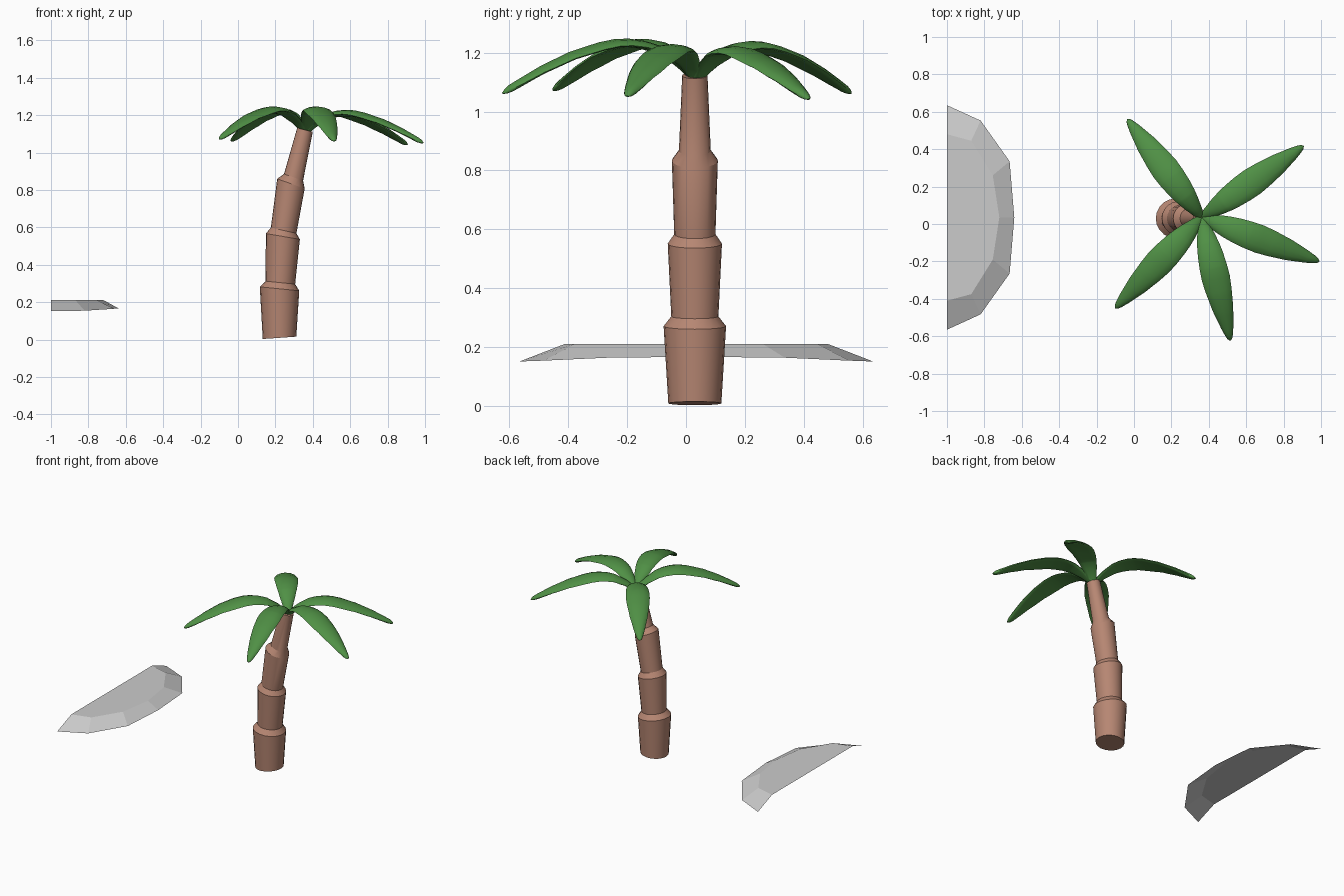
import bpy, bmesh, math
from mathutils import Vector

if "Cube" in bpy.data.objects:
    bpy.data.objects.remove(bpy.data.objects["Cube"])


def material(name, rgb):
    m = bpy.data.materials.new(name)
    m.diffuse_color = (*rgb, 1)
    m.use_nodes = True
    m.node_tree.nodes["Principled BSDF"].inputs["Base Color"].default_value = m.diffuse_color
    return m


def finish(name, bm, mat=None, angle=None):
    if mat:
        bmesh.ops.recalc_face_normals(bm, faces=bm.faces)
    me = bpy.data.meshes.new(name)
    bm.to_mesh(me)
    bm.free()
    ob = bpy.data.objects.new(name, me)
    bpy.context.collection.objects.link(ob)
    if mat:
        me.materials.append(mat)
    if angle:
        bpy.ops.object.select_all(action='DESELECT')
        ob.select_set(True)
        bpy.context.view_layer.objects.active = ob
        bpy.ops.object.shade_smooth_by_angle(angle=math.radians(angle))
    return ob


def loft(bm, rings):
    """Skin closed rings of points and cap both ends."""
    vs = [[bm.verts.new(p) for p in r] for r in rings]
    n = len(vs[0])
    for a, b in zip(vs, vs[1:]):
        for i in range(n):
            j = (i + 1) % n
            bm.faces.new((a[i], a[j], b[j], b[i]))
    bm.faces.new(vs[0][::-1])
    bm.faces.new(vs[-1])


def lerp_table(table, t):
    for (t0, a), (t1, b) in zip(table, table[1:]):
        if t <= t1:
            return a + (b - a) * (t - t0) / (t1 - t0)
    return table[-1][1]


bark = material("bark", (0.47, 0.24, 0.17))
green = material("leaf_green", (0.08, 0.28, 0.06))
YC = 0.03

# Trunk: leaning stack of flared segments (x, z, radius, lean)
trunk_rings = [
    (0.222, 0.010, 0.090, -0.07), (0.222, 0.272, 0.106, 0.10),
    (0.226, 0.305, 0.080, 0.10), (0.240, 0.552, 0.092, 0.17),
    (0.244, 0.584, 0.070, 0.22), (0.283, 0.834, 0.078, 0.34),
    (0.297, 0.868, 0.054, 0.34), (0.358, 1.122, 0.043, 0.25)]
bm = bmesh.new()
rings = []
for x, z, r, lean in trunk_rings:
    ring = []
    for i in range(20):
        a = math.tau * i / 20
        c = r * math.cos(a)
        ring.append((x + c * math.cos(lean), YC + r * math.sin(a), z - c * math.sin(lean)))
    rings.append(ring)
loft(bm, rings)
finish("trunk", bm, bark, 25)

# Fronds: arched flattened blades (tip x, tip y, tip z, crown lift)
ARCH = [(0, 0), (.05, .035), (.1, .062), (.2, .1), (.27, .112), (.35, .117), (.42, .114),
        (.5, .102), (.65, .07), (.8, .024), (.92, -.02), (1, -.05)]
WIDTH = [(0, .016), (.05, .03), (.14, .048), (.22, .06), (.3, .068), (.4, .074), (.5, .076),
         (.6, .07), (.75, .056), (.9, .033), (.96, .021), (.985, .014), (1, .004)]
fronds = [(-.035, .56, 1.07, .005), (.906, .417, 1.05, -.012), (.99, -.20, 1.06, -.005),
          (.515, -.622, 1.07, .014), (-.10, -.45, 1.08, .012)]
STEPS = sorted({t for t, _ in ARCH} | {t for t, _ in WIDTH})
for k, (tx, ty, tz, lift) in enumerate(fronds):
    d = Vector((tx - 0.362, ty - 0.035, 0))
    length = d.length
    d.normalize()
    side = Vector((-d.y, d.x, 0))
    base = Vector((0.362, 0.035, 1.112))

    def spine(t):
        z = lerp_table(ARCH, t) + lift * math.sin(math.pi * t) + (tz - 1.062) * t * t
        return base + d * (length * t) + Vector((0, 0, z - 0.008))

    bm = bmesh.new()
    rings = []
    for t in STEPS:
        tangent = (spine(min(1, t + .03)) - spine(max(0, t - .03))).normalized()
        up = tangent.cross(side).normalized()
        if up.z < 0:
            up = -up
        w = lerp_table(WIDTH, t)
        h = min(0.013, w * 0.6)
        ring = []
        for i in range(12):
            a = math.tau * i / 12
            c = math.cos(a)
            ring.append(spine(t) + side * (w * c) + up * (h * math.sin(a) - 0.15 * w * c * c))
        rings.append(ring)
    loft(bm, rings)
    finish(f"frond_{k + 1}", bm, green, 50)

# Rock slab: open half shell with faceted sloping rim
rim = [(-1, -.565, .152), (-.82, -.483, .155), (-.665, -.265, .165), (-.64, .035, .168)]
top = [(-1, -.41, .212), (-.87, -.375, .212), (-.755, -.19, .212), (-.72, .035, .212)]
mirror = lambda pts: pts + [(x, 0.07 - y, z) for x, y, z in pts[-2::-1]]
bm = bmesh.new()
rv = [bm.verts.new(p) for p in mirror(rim)]
tv = [bm.verts.new(p) for p in mirror(top)]
for i in range(6):
    bm.faces.new((rv[i], rv[i + 1], tv[i + 1], tv[i]))
bm.faces.new(tv)
finish("rock_slab", bm)
